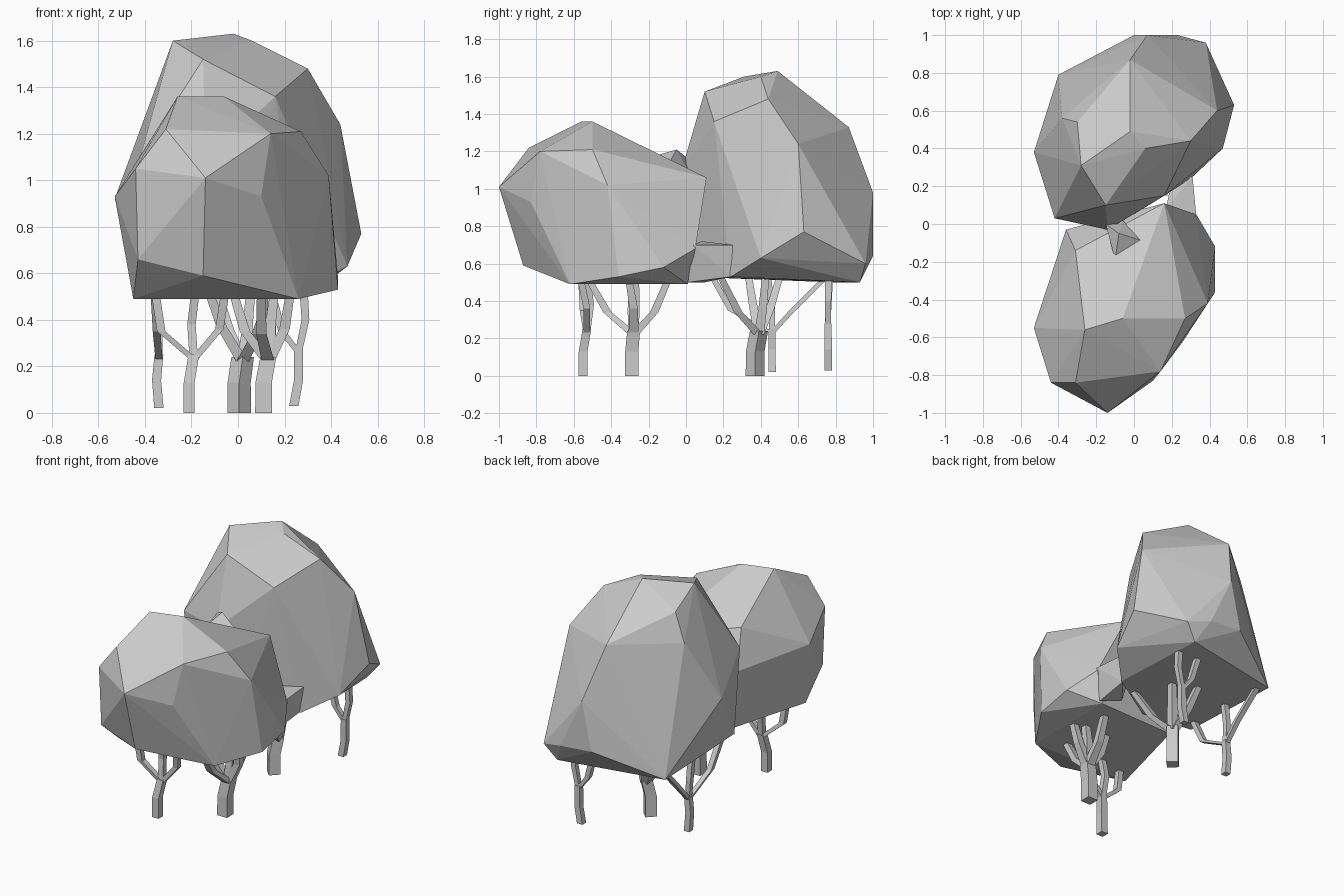
import bpy
import bmesh
from mathutils import Matrix, Vector

if "Cube" in bpy.data.objects:
    bpy.data.objects.remove(bpy.data.objects["Cube"], do_unlink=True)

grey = bpy.data.materials.new("plain_grey")
grey.use_nodes = True
grey.diffuse_color = (.6, .6, .6, 1)
grey.node_tree.nodes["Principled BSDF"].inputs["Base Color"].default_value = (.6, .6, .6, 1)


def finish(name, bm):
    """Turn a bmesh into a flat shaded grey object."""
    bmesh.ops.recalc_face_normals(bm, faces=bm.faces)
    mesh = bpy.data.meshes.new(name)
    bm.to_mesh(mesh)
    bm.free()
    mesh.materials.append(grey)
    obj = bpy.data.objects.new(name, mesh)
    bpy.context.collection.objects.link(obj)
    return obj


def faceted_blob(name, corners):
    """Low-poly foliage mass wrapped around its corner points."""
    bm = bmesh.new()
    for corner in corners:
        bm.verts.new(corner)
    hull = bmesh.ops.convex_hull(bm, input=bm.verts)
    spare = {v for v in hull["geom_interior"] + hull["geom_unused"]
             if isinstance(v, bmesh.types.BMVert)}
    bmesh.ops.delete(bm, geom=list(spare), context="VERTS")
    return finish(name, bm)


def add_limb(bm, path, start, end, turn=0):
    """Square limb along a path, tapering from half width start to end."""
    spin = Matrix.Rotation(turn, 3, "Z")
    rings = []
    for i, point in enumerate(path):
        half = start + (end - start) * i / (len(path) - 1)
        square = [(-half, -half), (half, -half), (half, half), (-half, half)]
        rings.append([bm.verts.new(Vector(point) + spin @ Vector((x, y, 0)))
                      for x, y in square])
    for low, high in zip(rings, rings[1:]):
        for i in range(4):
            j = (i + 1) % 4
            bm.faces.new((low[i], low[j], high[j], high[i]))
    bm.faces.new(rings[0])
    bm.faces.new(rings[-1])


def tree_stem(name, half, trunk, branches, turn=0):
    """Bent trunk with thinner branches that rise from its top."""
    bm = bmesh.new()
    add_limb(bm, trunk, half, half * .95, turn)
    fork = Vector(trunk[-1])
    for path in branches:
        add_limb(bm, [fork - Vector((0, 0, .02))] + path, min(half * .75, .027), .018)
    return finish(name, bm)


# Front crown, low and wide
faceted_blob("front_crown", [
    # top
    (-.26, -.56, 1.36), (-.06, -.5, 1.36), (-.31, -.84, 1.22), (.14, -.78, 1.2),
    (.27, -.5, 1.21), (-.31, -.14, 1.14), (-.1, -.2, 1.19), (.05, -.09, 1.13),
    # waist
    (-.14, -1, 1.01), (-.44, -.84, 1.05), (-.53, -.55, .93), (.1, -.83, .93),
    (.39, -.42, 1.02), (.16, .11, 1.06), (-.36, -.03, .9),
    # underside
    (-.43, -.83, .66), (-.15, -.87, .59), (-.45, -.62, .49), (.26, -.62, .49),
    (.43, -.36, .53), (.43, -.12, .58), (.33, .05, .68), (.26, .01, .49),
    (-.3, -.02, .5),
])

# Small tuft in the gap behind the front crown
faceted_blob("top_tuft", [
    (-.1, -.19, 1.17), (-.08, -.05, 1.21), (.05, -.09, 1.14),
    (-.15, 0, 1.17), (-.06, .02, 1.08),
])

# Back crown, tall
faceted_blob("back_crown", [
    # top
    (-.02, .49, 1.63), (-.28, .31, 1.6), (.06, .4, 1.6), (-.15, .1, 1.52),
    (.3, .44, 1.48), (.04, .68, 1.43), (-.3, .54, 1.5), (-.38, .56, 1.32),
    (-.02, .87, 1.33), (.16, .15, 1.36),
    # waist
    (.44, .6, 1.24), (-.42, .03, 1.1), (-.14, -.03, 1.08),
    (.07, 1, .98), (-.53, .38, .92), (.53, .63, .77),
    # underside
    (.47, .4, .63), (0, 1, .66), (.23, 1, .64), (.38, .96, .6), (.3, .93, .5),
    (-.4, .79, .5), (.3, .24, .53), (-.4, .06, .53), (-.05, .02, .53),
])

# Low ledge of foliage bridging the crowns
faceted_blob("side_ledge", [
    (.17, .08, .72), (.2, .24, .7), (.31, .25, .7), (.33, .04, .7),
    (.29, .24, .53), (.28, .01, .5), (.18, .1, .5),
])

# Stems under the front crown
tree_stem("front_right_stem", .024,
          [(-.21, -.55, 0), (-.21, -.55, .13), (-.19, -.53, .25)],
          [[(-.33, -.55, .35), (-.36, -.56, .55)],
           [(-.08, -.53, .36), (-.05, -.57, .55)],
           [(-.2, -.51, .38), (-.18, -.53, .55)]])
tree_stem("front_left_stem", .036,
          [(.11, -.29, 0), (.11, -.29, .13), (.13, -.28, .24)],
          [[(.2, -.28, .36), (.23, -.31, .55)],
           [(.03, -.29, .35), (-.03, -.28, .55)],
           [(.14, -.17, .34), (.15, -.08, .55)],
           [(.1, -.42, .34), (.1, -.54, .55)],
           [(.14, -.27, .38), (.16, -.27, .55)]])

# Stems under the back crown
tree_stem("back_middle_stem", .036,
          [(.005, .37, 0), (.005, .37, .13), (.02, .39, .24)],
          [[(-.07, .36, .37), (-.14, .33, .56)],
           [(.08, .28, .34), (.16, .17, .56)],
           [(-.04, .45, .36), (-.1, .51, .56)],
           [(.04, .41, .36), (.06, .43, .58)]], turn=.79)
tree_stem("back_right_stem", .02,
          [(-.34, .46, .02), (-.35, .46, .14), (-.34, .46, .25)],
          [[(-.35, .46, .36), (-.35, .43, .58)],
           [(-.34, .56, .34), (-.36, .77, .55)],
           [(-.35, .24, .35), (-.36, .13, .55)]])
tree_stem("back_left_stem", .02,
          [(.24, .76, .03), (.26, .76, .14), (.26, .76, .28)],
          [[(.29, .76, .4), (.28, .76, .56)],
           [(.19, .76, .35), (.13, .77, .56)]])
